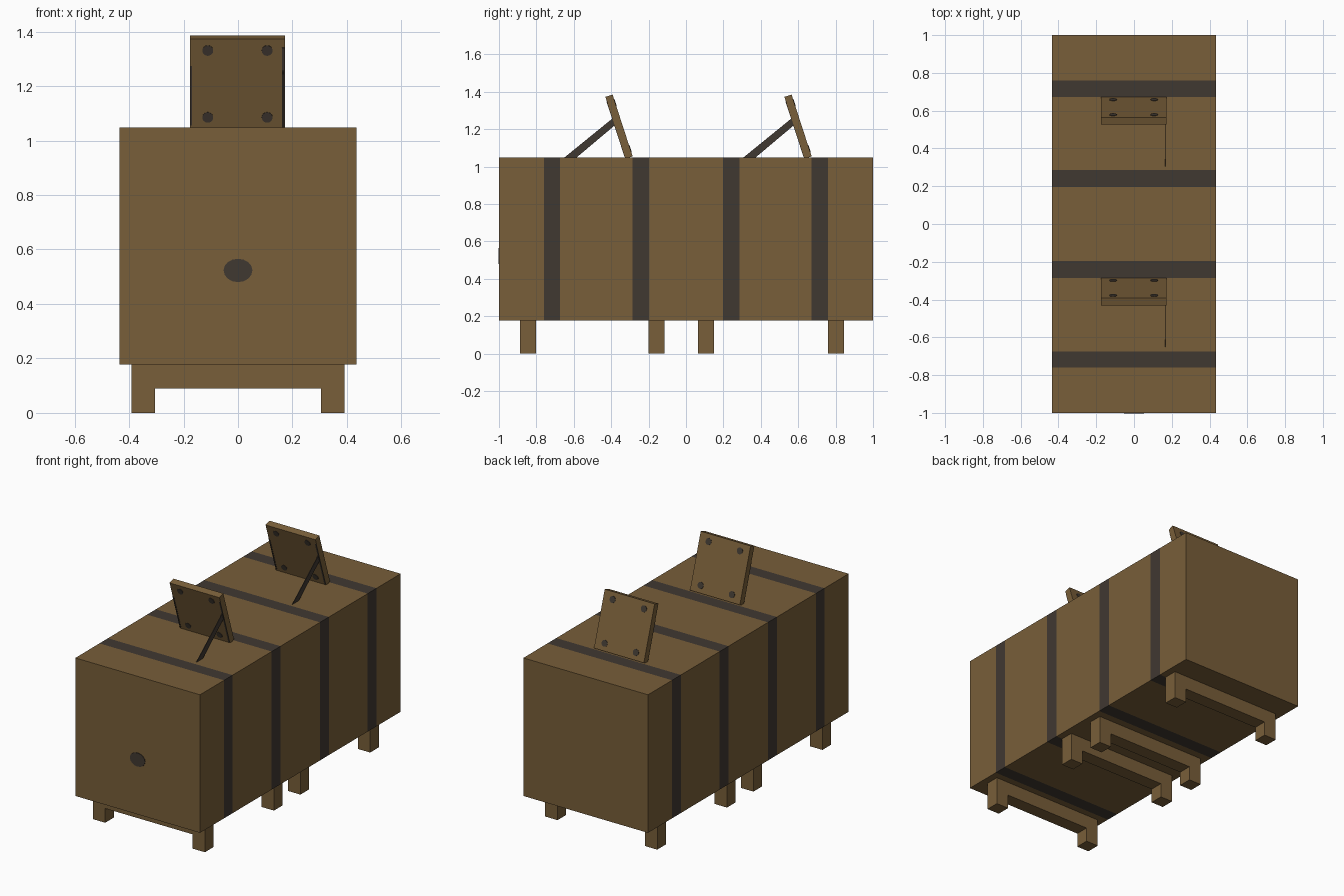
import bpy, bmesh, math
from mathutils import Matrix, Vector

if "Cube" in bpy.data.objects:
    bpy.data.objects.remove(bpy.data.objects["Cube"])


def material(name, rgb):
    m = bpy.data.materials.new(name)
    m.diffuse_color = (*rgb, 1)
    m.use_nodes = True
    m.node_tree.nodes["Principled BSDF"].inputs["Base Color"].default_value = m.diffuse_color
    return m


WOOD = material("brown wood", (0.188, 0.112, 0.041))
IRON = material("dark iron", (0.051, 0.040, 0.031))


def finish(bm, name, mats, matrix=None):
    bmesh.ops.recalc_face_normals(bm, faces=bm.faces)
    mesh = bpy.data.meshes.new(name)
    bm.to_mesh(mesh)
    bm.free()
    for m in mats:
        mesh.materials.append(m)
    ob = bpy.data.objects.new(name, mesh)
    bpy.context.collection.objects.link(ob)
    if matrix:
        ob.matrix_world = matrix
    return ob


def box_bm(lo, hi):
    bm = bmesh.new()
    bmesh.ops.create_cube(bm, size=1)
    lo, hi = Vector(lo), Vector(hi)
    for v in bm.verts:
        v.co = (lo + hi) / 2 + v.co * (hi - lo)
    return bm


def box(name, lo, hi, mat, matrix=None):
    return finish(box_bm(lo, hi), name, [mat], matrix)


def disc(name, centre, rx, rz, depth, mat, matrix=None):
    """Short round plug whose axis runs along y."""
    bm = bmesh.new()
    bmesh.ops.create_cone(bm, cap_ends=True, segments=16, radius1=1, radius2=1, depth=1)
    bm.transform(Matrix.Translation(centre) @ Matrix.Diagonal((rx, depth, rz, 1))
                 @ Matrix.Rotation(math.pi / 2, 4, 'X'))
    return finish(bm, name, [mat], matrix)


# crate body, cut into slices so that the iron bands are faces of the box
BANDS = [(-0.76, -0.675), (-0.285, -0.197), (0.197, 0.285), (0.672, 0.76)]
bm = box_bm((-0.435, -1, 0.177), (0.435, 1, 1.048))
for y in [e for band in BANDS for e in band]:
    bmesh.ops.bisect_plane(bm, geom=bm.verts[:] + bm.edges[:] + bm.faces[:],
                           plane_co=(0, y, 0), plane_no=(0, 1, 0))
for f in bm.faces:
    y = f.calc_center_median().y
    f.material_index = int(any(a < y < b for a, b in BANDS))
finish(bm, "crate_body", [WOOD, IRON])

# round plug on the front end
disc("front_plug", (0, -1, 0.523), 0.053, 0.043, 0.006, IRON)

# four trestles: two legs joined by a cross beam
for y in (-0.845, -0.157, 0.107, 0.802):
    y0, y1 = y - 0.043, y + 0.043
    box("cross_beam", (-0.305, y0, 0.09), (0.305, y1, 0.177), WOOD)
    for s in (-1, 1):
        box("leg", (s * 0.348 - 0.043, y0, 0), (s * 0.348 + 0.043, y1, 0.177), WOOD)

# two tilted boards on top, each with four bolts and one thin strut
for shift in (0, 0.957):
    tilt = Matrix.Translation((-0.002, -0.358 + shift, 1.214)) @ Matrix.Rotation(math.radians(18), 4, 'X')
    box("tilted_board", (-0.174, -0.02, -0.174), (0.174, 0.02, 0.174), WOOD, tilt)
    for sx in (-1, 1):
        for sz in (-1, 1):
            disc("bolt", (sx * 0.109, 0, sz * 0.129), 0.02, 0.02, 0.045, IRON, tilt)
    # narrow iron edging on the front of the board
    box("left_edging", (-0.174, -0.022, -0.16), (-0.166, -0.02, 0.07), IRON, tilt)
    box("right_edging", (0.164, -0.022, -0.165), (0.174, -0.02, 0.14), IRON, tilt)

    bm = bmesh.new()
    profile = [(-0.655, 1.045), (-0.59, 1.045), (-0.376, 1.225), (-0.388, 1.262)]
    face = bm.faces.new([bm.verts.new((0.163, y + shift, z)) for y, z in profile])
    ext = bmesh.ops.extrude_face_region(bm, geom=[face])
    bmesh.ops.translate(bm, vec=(0.004, 0, 0),
                        verts=[g for g in ext["geom"] if isinstance(g, bmesh.types.BMVert)])
    finish(bm, "strut", [IRON])
